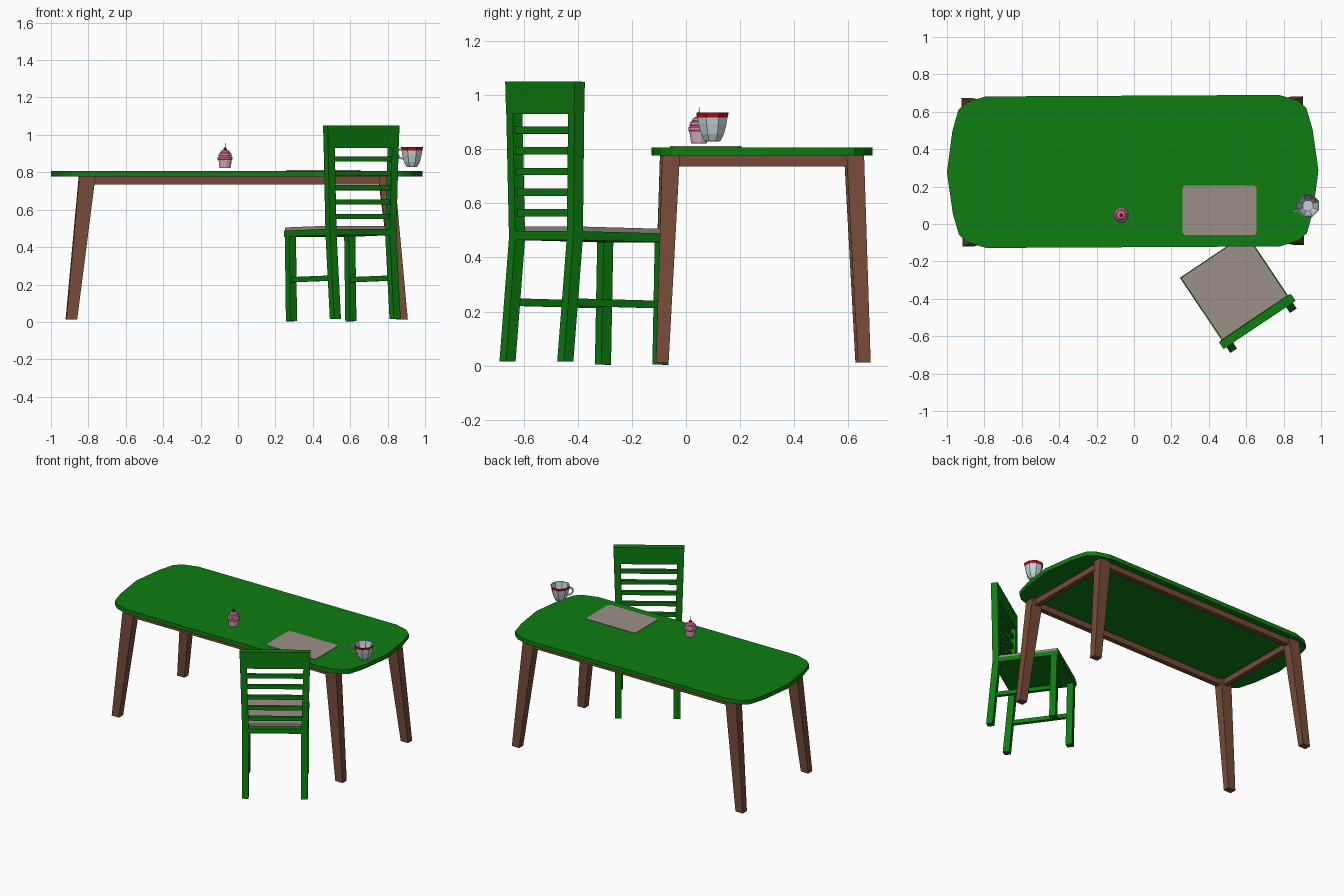
import bpy, bmesh, math
from mathutils import Matrix, Vector

if "Cube" in bpy.data.objects:
    bpy.data.objects.remove(bpy.data.objects["Cube"])


def material(name, rgb):
    m = bpy.data.materials.new(name)
    m.diffuse_color = (*rgb, 1)
    m.use_nodes = True
    m.node_tree.nodes["Principled BSDF"].inputs["Base Color"].default_value = m.diffuse_color
    return m


GREEN = material("green paint", (0.004, 0.205, 0.005))
WOOD = material("brown wood", (0.185, 0.07, 0.04))
FABRIC = material("grey fabric", (0.34, 0.275, 0.245))
CHINA = material("pale china", (0.55, 0.66, 0.70))
RED = material("red", (0.52, 0.003, 0.01))
PINK = material("pink icing", (0.68, 0.20, 0.37))
PALE = material("pale pink paper", (0.70, 0.42, 0.52))
DARK = material("dark stem", (0.05, 0.03, 0.03))


def finish(name, bm, mats, matrix=Matrix()):
    bmesh.ops.recalc_face_normals(bm, faces=bm.faces)
    me = bpy.data.meshes.new(name)
    bm.to_mesh(me)
    bm.free()
    for m in mats:
        me.materials.append(m)
    ob = bpy.data.objects.new(name, me)
    bpy.context.collection.objects.link(ob)
    ob.matrix_world = matrix
    return ob


def loft(name, rings, mat, matrix=Matrix()):
    """Skin equal-length point rings and cap both ends."""
    bm = bmesh.new()
    vs = [[bm.verts.new(p) for p in r] for r in rings]
    n = len(vs[0])
    for a, b in zip(vs, vs[1:]):
        for i in range(n):
            j = (i + 1) % n
            bm.faces.new((a[i], a[j], b[j], b[i]))
    bm.faces.new(vs[0][::-1])
    bm.faces.new(vs[-1])
    return finish(name, bm, [mat], matrix)


def rect(x0, x1, y0, y1, z):
    return [(x0, y0, z), (x1, y0, z), (x1, y1, z), (x0, y1, z)]


def box(name, x0, x1, y0, y1, z0, z1, mat, matrix=Matrix()):
    return loft(name, [rect(x0, x1, y0, y1, z0), rect(x0, x1, y0, y1, z1)], mat, matrix)


def square(x, y, z, h):
    return rect(x - h, x + h, y - h, y + h, z)


def lathe(name, profile, sides, mats, matrix, index=lambda k: 0):
    """Spin (radius, z) points round z; index(k) colours the k-th band."""
    bm = bmesh.new()
    rings = []
    for r, z in profile:
        rings.append([bm.verts.new((r * math.cos(t), r * math.sin(t), z))
                      for t in (2 * math.pi * (i + .5) / sides for i in range(sides))])
    for k, (a, b) in enumerate(zip(rings, rings[1:])):
        for i in range(sides):
            j = (i + 1) % sides
            bm.faces.new((a[i], a[j], b[j], b[i])).material_index = index(k)
    bm.faces.new(rings[0][::-1]).material_index = index(0)
    bm.faces.new(rings[-1]).material_index = index(len(profile) - 2)
    return finish(name, bm, mats, matrix)


# Table: faceted rounded top, splayed tapered legs, thin aprons
TABLE = Matrix.Translation((-0.007, 0.281, 0)) @ Matrix.Rotation(math.radians(0.3), 4, 'Z')
quarter = [(0.993, 0), (0.963, 0.22), (0.93, 0.335), (0.883, 0.375), (0.785, 0.405)]
half = quarter + [(-x, y) for x, y in quarter[::-1]]
outline = half + [(x, -y) for x, y in half[::-1][1:-1]]
loft("table_top", [[(x, y, z) for x, y in outline] for z in (0.777, 0.807)], GREEN, TABLE)
for sx in (-1, 1):
    for sy in (-1, 1):
        def leg_ring(xi, xo, yi, yo, z):
            return [(sx * xi, sy * yi, z), (sx * xo, sy * yi, z),
                    (sx * xo, sy * yo, z), (sx * xi, sy * yo, z)]
        loft("table_leg", [leg_ring(0.855, 0.913, 0.35, 0.397, 0.012),
                           leg_ring(0.757, 0.843, 0.308, 0.373, 0.777)], WOOD, TABLE)
    box("end_apron", sx * 0.80 - .018, sx * 0.80 + .018, -0.32, 0.32, 0.736, 0.777, WOOD, TABLE)
    box("side_apron", -0.79, 0.79, sx * 0.343 - .018, sx * 0.343 + .018, 0.736, 0.777, WOOD, TABLE)

# Place mat with clipped corners
a, b, c = 0.197, 0.133, 0.012
mat_outline = [(a, -b + c), (a, b - c), (a - c, b), (-a + c, b),
               (-a, b - c), (-a, -b + c), (-a + c, -b), (a - c, -b)]
loft("place_mat", [[(x, y, z) for x, y in mat_outline] for z in (0.806, 0.811)],
     FABRIC, Matrix.Translation((0.457, 0.073, 0)))

# Chair, built facing local +y then turned and tipped slightly
CHAIR = (Matrix.Translation((0.5525, -0.362, 0.008)) @ Matrix.Rotation(math.radians(33.8), 4, 'Z')
         @ Matrix.Rotation(math.radians(-1.3), 4, 'X'))
H = 0.0215
for s in (-1, 1):
    loft("chair_front_leg", [square(s * .191, .194, 0, H), square(s * .191, .194, .46, H)], GREEN, CHAIR)
    # rear leg kicks back below the seat and flares outward above it
    loft("chair_rear_leg", [square(s * .192, -.230, 0.002, H), square(s * .192, -.198, .46, H),
                            square(s * .209, -.215, 1.036, H)], GREEN, CHAIR)
    loft("chair_side_stretcher", [[(s * .191 + dx, y, z + .222) for dx, z in
                                   ((-.012, -.014), (.012, -.014), (.012, .014), (-.012, .014))]
                                  for y in (-.215, .194)], GREEN, CHAIR)
box("seat_frame", -.214, .214, -.219, .222, .452, .485, GREEN, CHAIR)
box("seat_pad", -.209, .209, -.178, .218, .484, .502, FABRIC, CHAIR)
for i in range(5):
    z = 0.552 + i * 0.0765
    y = -.200 - .015 * i / 5
    box("back_slat", -.195, .195, y - .011, y + .011, z - .0135, z + .0135, GREEN, CHAIR)
loft("back_top_rail", [rect(-.226, .226, -.2345, -.1905, .918),
                       rect(-.2315, .2315, -.2375, -.1925, 1.037)], GREEN, CHAIR)

# Teacup: eight-sided bowl, red outer band, hollow inside
CUP = Matrix.Translation((0.930, 0.098, 0))
bowl = [(.026, .828), (.033, .832), (.046, .856), (.056, .893), (.060, .917),
        (.065, .936), (.060, .935), (.052, .893), (.040, .856), (.030, .840)]
lathe("cup_bowl", bowl, 8, [CHINA, RED], CUP, lambda k: 1 if k == 4 else 0)

# Cup handle: a square tube swept along a half loop
TURN = CUP @ Matrix.Rotation(math.radians(203), 4, 'Z')
rings = []
path = [(.054, .918), (.070, .924), (.083, .914), (.084, .895), (.072, .877), (.048, .872)]
for i, (x, z) in enumerate(path):
    p, q = path[max(i - 1, 0)], path[min(i + 1, len(path) - 1)]
    d = Vector((q[0] - p[0], q[1] - p[1])).normalized() * .0045
    rings.append([(x - d.y, -.0055, z + d.x), (x - d.y, .0055, z + d.x),
                  (x + d.y, .0055, z - d.x), (x + d.y, -.0055, z - d.x)])
loft("cup_handle", rings, CHINA, TURN)

# Cupcake: flared paper case, stacked icing rolls, cherry and stem
CAKE = Matrix.Translation((-0.069, 0.048, 0))
lathe("cake_case", [(.029, .822), (.031, .826), (.037, .868)], 12, [PALE], CAKE)
icing = [(.036, .864), (.041, .870), (.041, .880), (.034, .886), (.037, .890), (.034, .900),
         (.026, .903), (.027, .907), (.022, .915), (.010, .920)]
lathe("cake_icing", icing, 12, [PINK, PALE], CAKE, lambda k: 1 if k in (3, 6) else 0)
lathe("cherry", [(.004, .916), (.010, .921), (.010, .928), (.004, .933)], 8, [RED], CAKE)
loft("cherry_stem", [square(0, 0, .931, .0012), square(.002, .001, .956, .0012)], DARK, CAKE)
